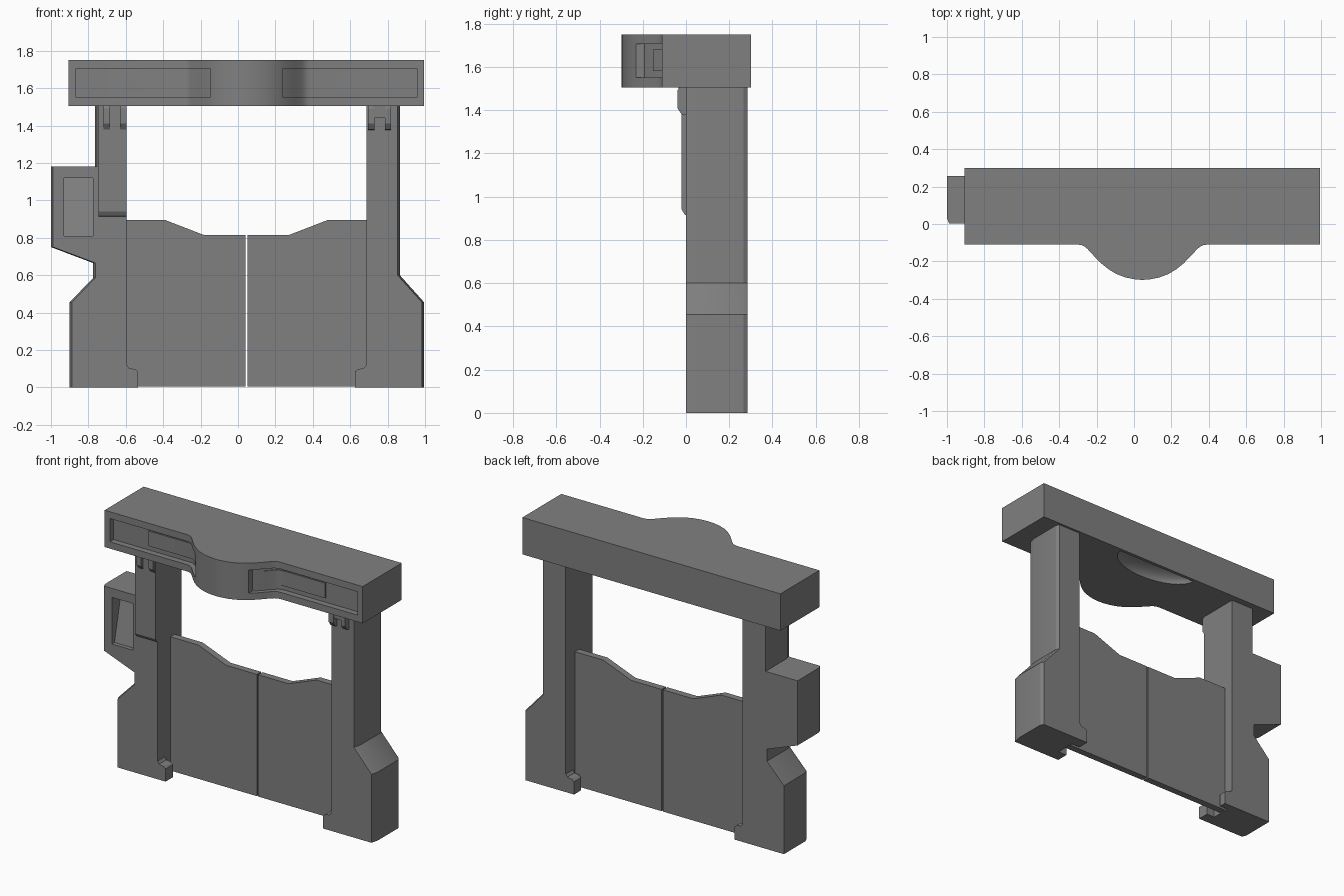
import bpy, bmesh, math
from mathutils import Matrix

if "Cube" in bpy.data.objects:
    bpy.data.objects.remove(bpy.data.objects["Cube"])

CX = 0.045  # mirror axis of the gate

# One dark grey for every part
GREY = bpy.data.materials.new("dark_grey")
GREY.diffuse_color = (.216, .216, .216, 1)
GREY.use_nodes = True
GREY.node_tree.nodes["Principled BSDF"].inputs["Base Color"].default_value = GREY.diffuse_color


def loft(name, rings):
    """Closed solid through matching rings of 3D points."""
    bm = bmesh.new()
    vs = [[bm.verts.new(p) for p in r] for r in rings]
    n = len(rings[0])
    for a, b in zip(vs, vs[1:]):
        for i in range(n):
            j = (i + 1) % n
            bm.faces.new((a[i], a[j], b[j], b[i]))
    bm.faces.new(vs[0])
    bm.faces.new(vs[-1])
    return finish(name, bm)


def finish(name, bm):
    bmesh.ops.recalc_face_normals(bm, faces=bm.faces)
    me = bpy.data.meshes.new(name)
    bm.to_mesh(me)
    bm.free()
    me.materials.append(GREY)
    ob = bpy.data.objects.new(name, me)
    bpy.context.collection.objects.link(ob)
    return ob


def slab_y(name, pts, y0, y1):
    return loft(name, [[(x, y, z) for x, z in pts] for y in (y0, y1)])


def slab_z(name, pts, z0, z1):
    return loft(name, [[(x, y, z) for x, y in pts] for z in (z0, z1)])


def slab_x(name, pts, x0, x1):
    return loft(name, [[(x, y, z) for y, z in pts] for x in (x0, x1)])


def rect(a0, a1, b0, b1):
    return [(a0, b0), (a1, b0), (a1, b1), (a0, b1)]


def cut(ob, cutter):
    cutter.hide_render = True
    m = ob.modifiers.new("cut", 'BOOLEAN')
    m.operation, m.solver, m.object = 'DIFFERENCE', 'EXACT', cutter
    bpy.context.view_layer.objects.active = ob
    bpy.ops.object.modifier_apply(modifier=m.name)
    bpy.data.objects.remove(cutter)


def smooth(ob, angle=30):
    bpy.ops.object.select_all(action='DESELECT')
    ob.select_set(True)
    bpy.context.view_layer.objects.active = ob
    bpy.ops.object.shade_smooth_by_angle(angle=math.radians(angle))


# Header front curve: offset from the gate axis, y
CURVE = [(0, -.299), (.04, -.296), (.09, -.286), (.14, -.267), (.18, -.243),
         (.22, -.211), (.26, -.17), (.295, -.132), (.31, -.12), (.325, -.113), (.345, -.11), (.95, -.11)]


def front_y(d):
    for (a, ya), (b, yb) in zip(CURVE, CURVE[1:]):
        if d <= b:
            return ya + (yb - ya) * (d - a) / (b - a)
    return CURVE[-1][1]


def follow(d0, d1, off):
    """Points along the header front, pushed back by off."""
    ds = [d0] + [d for d, _ in CURVE if d0 < d < d1] + [d1]
    return [(d, front_y(d) + off) for d in ds]


# Header beam with rounded front bulge
half = [(CX + d, y) for d, y in CURVE]
outline = [(2 * CX - x, y) for x, y in half[:0:-1]] + half + [(.995, .30), (-.905, .30)]
header = slab_z("header_beam", outline, 1.505, 1.75)

# Recessed display windows and their screens
for s, side in ((-1, "left"), (1, "right")):
    window = [(CX + s * d, y) for d, y in follow(.195, .912, .04) + [(.912, -.5), (.195, -.5)]]
    cut(header, slab_z("window_cutter", window, 1.55, 1.705))
    pane = follow(.245, .65, .032) + follow(.245, .65, .05)[::-1]
    smooth(slab_z("display_screen_" + side, [(CX + s * d, y) for d, y in pane], 1.58, 1.68))

# Scooped lamp recess under the header
bm = bmesh.new()
bmesh.ops.create_uvsphere(bm, u_segments=32, v_segments=16, radius=1)
bmesh.ops.transform(bm, verts=bm.verts, matrix=Matrix.Translation((CX, .28, 1.505)) @ Matrix.Diagonal((.3, .16, .08, 1)))
bmesh.ops.bisect_plane(bm, geom=bm.verts[:] + bm.edges[:] + bm.faces[:],
                       plane_co=(0, .279, 0), plane_no=(0, 1, 0), clear_outer=True)
bmesh.ops.holes_fill(bm, edges=[e for e in bm.edges if e.is_boundary])
cut(header, finish("scoop_cutter", bm))
smooth(header)


# Legs: outer side slightly chamfered at front and back
def leg(name, inner, outer, s, layers):
    rings = []
    for y, inset in layers:
        pts = [(inner, 0), (inner, 1.505)] + [(x - s * inset, z) for x, z in outer]
        rings.append([(x, y, z) for x, z in pts])
    return loft(name, rings)


right_leg = leg("right_leg", .688, [(.865, 1.505), (.865, .6), (.995, .455), (.995, 0)], 1,
                [(0, .012), (.05, 0), (.265, 0), (.285, .012)])
left_leg = leg("left_leg", -.595, [(-.765, 1.505), (-.765, 1.18), (-1, 1.18), (-1, .75), (-.775, .665),
                                   (-.775, .585), (-.9, .455), (-.9, 0)], -1,
               [(.003, .012), (.03, 0), (.256, 0)])

# Pocket in the side box, with slanted floor
cut(left_leg, slab_x("pocket_cutter", [(-.1, .81), (.03, .81), (.10, 1.12), (-.1, 1.12)], -.93, -.775))
smooth(right_leg)
smooth(left_leg)

# Raised front panel of the left leg, sloped at its foot
slab_x("left_leg_panel", [(.02, .91), (-.005, .915), (-.02, .94), (-.02, 1.505), (.02, 1.505)], -.745, -.595)

# Hooks below the header
hook = [(.01, 1.375), (-.02, 1.38), (-.04, 1.41), (-.04, 1.49), (-.03, 1.505), (.01, 1.505)]
for i, (x0, x1) in enumerate([(-.718, -.685), (-.63, -.597), (.695, .73), (.785, .817)]):
    slab_x(f"hook_{i + 1}", hook, x0, x1)
slab_y("hook_bridge", rect(.72, .79, 1.44, 1.505), -.035, .01)

# Door guides at the feet, front and back
left_tab = [(-.6, 0), (-.535, 0), (-.535, .085), (-.55, .097), (-.583, .103), (-.595, .12), (-.6, .12)]
right_tab = [(2 * CX - x, z) for x, z in left_tab]
for side, tab, front, back in (("left", left_tab, .003, .256), ("right", right_tab, 0, .285)):
    slab_y(f"{side}_guide_front", tab, front, .08)
    slab_y(f"{side}_guide_back", tab, .21, back)

# Double doors
door = [(.005, .005), (.645, .005), (.645, .895), (.435, .895), (.228, .815), (.005, .815)]
for s, side in ((-1, "left"), (1, "right")):
    slab_y("door_" + side, [(CX + s * d, z) for d, z in door], .14, .185)
